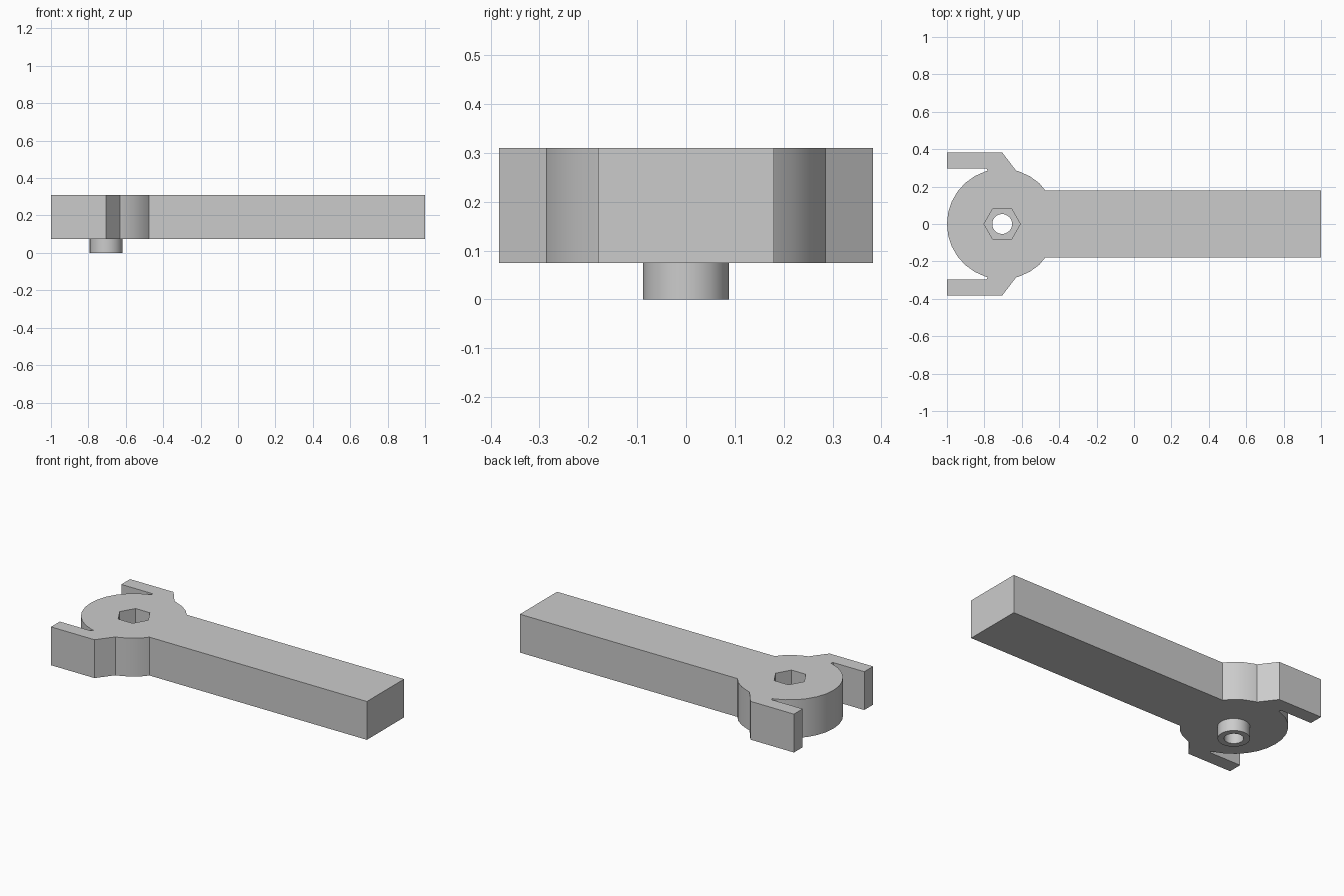
import bpy, bmesh
from math import sin, cos, radians

cube = bpy.data.objects.get("Cube")
if cube:
    bpy.data.objects.remove(cube, do_unlink=True)

PIVOT, RADIUS = -0.705, 0.295
BOTTOM, TOP = 0.075, 0.31

grey = bpy.data.materials.new("plain grey")
grey.use_nodes = True
colour = (0.6, 0.6, 0.6, 1)
grey.diffuse_color = colour
grey.node_tree.nodes["Principled BSDF"].inputs["Base Color"].default_value = colour


def prism(name, outline, low, high):
    """Extrude a flat outline between two heights."""
    bm = bmesh.new()
    base = bm.faces.new([bm.verts.new((x, y, low)) for x, y in outline])
    top = bmesh.ops.extrude_face_region(bm, geom=[base])["geom"]
    bmesh.ops.translate(bm, vec=(0, 0, high - low),
                        verts=[v for v in top if isinstance(v, bmesh.types.BMVert)])
    bmesh.ops.recalc_face_normals(bm, faces=bm.faces)
    mesh = bpy.data.meshes.new(name)
    bm.to_mesh(mesh)
    bm.free()
    mesh.materials.append(grey)
    obj = bpy.data.objects.new(name, mesh)
    bpy.context.collection.objects.link(obj)
    return obj


def arc(radius, degrees):
    return [(PIVOT + radius * cos(radians(a)), radius * sin(radians(a))) for a in degrees]


def ring(radius, sides):
    return arc(radius, [i * 360 / sides for i in range(sides)])


def cut(target, cutter):
    mod = target.modifiers.new("cut", "BOOLEAN")
    mod.operation = "DIFFERENCE"
    mod.solver = "EXACT"
    mod.object = cutter
    bpy.context.view_layer.objects.active = target
    bpy.ops.object.modifier_apply(modifier=mod.name)


# Half outline: handle, head shoulder, prong, notch, round nose
half = [(1, 0.18), (-0.475, 0.18)]
half += arc(RADIUS, [48, 60, 72, 75.4])
half += [(PIVOT, 0.383), (-1, 0.383), (-1, 0.298), (-0.79, 0.298)]
half += arc(RADIUS, [105] + list(range(108, 180, 12)))
outline = half + [(-1, 0)] + [(x, -y) for x, y in reversed(half)]
body = prism("handle_and_head", outline, BOTTOM, TOP)

# Round boss below the head
boss = prism("pivot_boss", ring(0.088, 32), 0, BOTTOM)

# Nut pocket and bolt hole
pocket = prism("nut_pocket_cutter", ring(0.097, 6), 0.135, TOP + 0.1)
hole = prism("bolt_hole_cutter", ring(0.053, 32), -0.1, TOP + 0.1)
cut(body, pocket)
cut(body, hole)
cut(boss, hole)
for helper in (pocket, hole):
    bpy.data.objects.remove(helper, do_unlink=True)

# Smooth the round walls, keep the edges sharp
for obj in (body, boss):
    bpy.ops.object.select_all(action="DESELECT")
    obj.select_set(True)
    bpy.context.view_layer.objects.active = obj
    bpy.ops.object.shade_smooth_by_angle(angle=radians(30))
